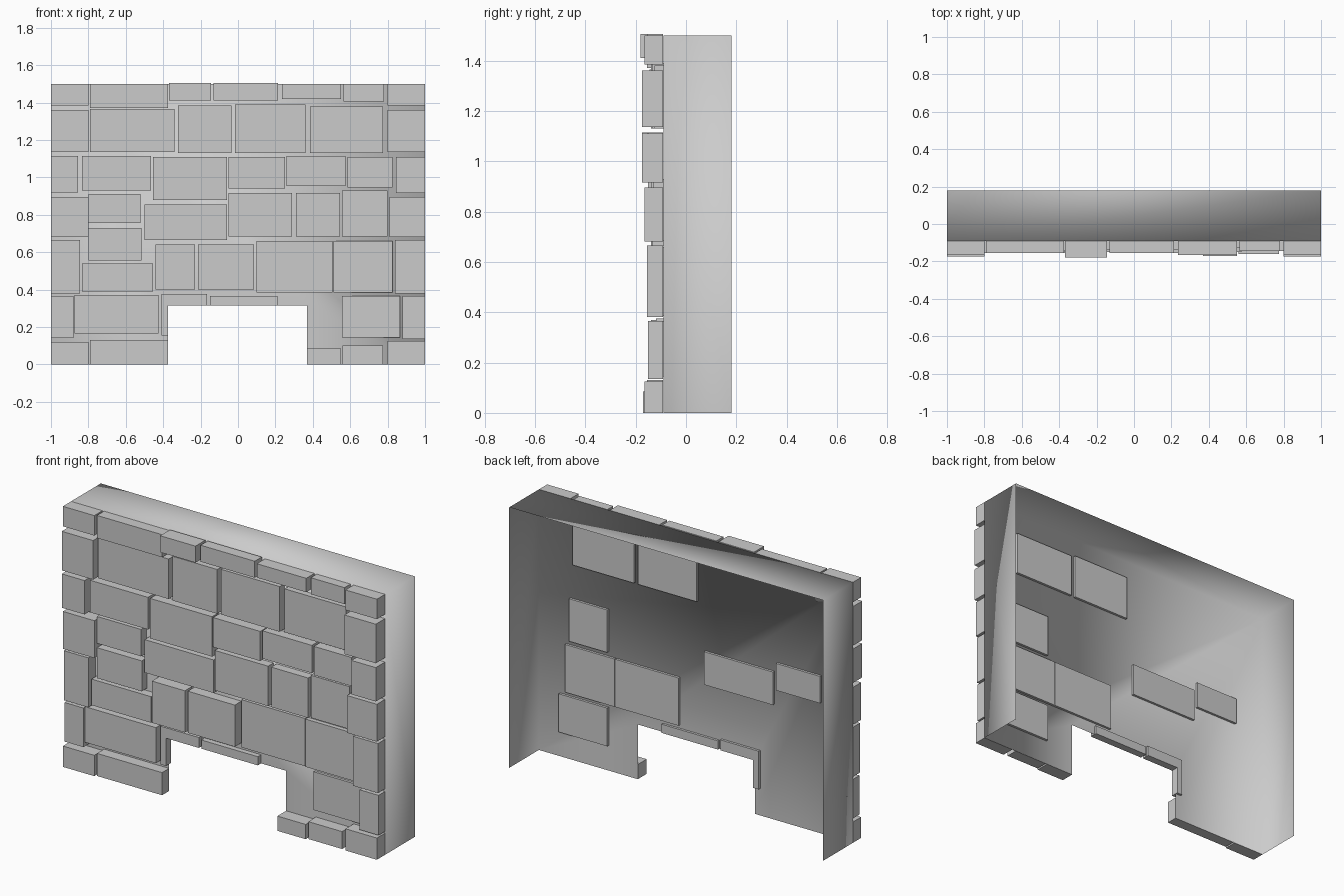
import bpy, bmesh

FACE = -0.09    # front plate of the shell
BACK = 0.18     # open rear edge


def finish(name, bm):
    mesh = bpy.data.meshes.new(name)
    bm.to_mesh(mesh)
    bm.free()
    obj = bpy.data.objects.new(name, mesh)
    bpy.context.collection.objects.link(obj)
    return obj


# Wall shell: front plate with doorway notch, sides and top folded back, rear and bottom open
bm = bmesh.new()
outline = [(-1, 0), (-.375, 0), (-.375, .315), (.37, .315),
           (.37, 0), (1, 0), (1, 1.5), (-1, 1.5)]
plate = [bm.verts.new((x, FACE, z)) for x, z in outline]
bm.faces.new(plate)
rim = [plate[5], plate[6], plate[7], plate[0]]
rear = [bm.verts.new((v.co.x, BACK, v.co.z)) for v in rim]
for i in range(3):
    bm.faces.new((rim[i + 1], rim[i], rear[i], rear[i + 1]))
for f in bm.faces:
    f.smooth = True
finish("wall_shell", bm)


def course(name, stones, sunk=()):
    """One course of flat-faced stones (x0, x1, z0, z1, front depth); sunk ones poke through the plate."""
    bm = bmesh.new()
    for n, (x0, x1, z0, z1, front) in enumerate(stones):
        back = -0.076 if n in sunk else FACE - 0.0005
        cube = bmesh.ops.create_cube(bm, size=1)["verts"]
        for v in cube:
            v.co = ((x0 + x1) / 2 + v.co.x * (x1 - x0),
                    (front + back) / 2 + v.co.y * (back - front),
                    (z0 + z1) / 2 + v.co.z * (z1 - z0))
    finish(name, bm)


# Stone courses from bottom to top
course("base_stones", [
    (-1, -.8, 0, .12, -.165), (-.79, -.375, 0, .13, -.155),
    (.37, .55, 0, .085, -.17), (.56, .775, 0, .1, -.16), (.8, 1, 0, .125, -.165)])

course("doorway_stones", [
    (-1, -.88, .14, .365, -.15), (-.875, -.425, .165, .37, -.14),
    (-.41, -.375, .155, .315, -.12), (-.41, -.165, .315, .375, -.12),
    (-.15, .21, .315, .365, -.12), (.555, .865, .145, .365, -.105),
    (.88, 1, .135, .365, -.15)], sunk=(2, 3, 4, 5))

course("lintel_stones", [
    (-1, -.845, .38, .665, -.155), (-.835, -.455, .39, .54, -.14),
    (-.44, -.23, .4, .64, -.155), (-.215, .085, .4, .64, -.15),
    (.1, .505, .385, .66, -.11), (.51, .825, .385, .66, -.115),
    (.84, 1, .38, .665, -.155)], sunk=(4, 5))

course("middle_stones", [
    (-1, -.8, .68, .895, -.165), (-.8, -.52, .755, .91, -.14),
    (-.8, -.515, .555, .73, -.14), (-.5, -.06, .665, .855, -.135),
    (-.05, .29, .685, .915, -.14), (.31, .545, .685, .915, -.14),
    (.555, .8, .685, .93, -.13), (.81, 1, .68, .895, -.165)], sunk=(1, 3, 6))

course("upper_stones", [
    (-1, -.855, .92, 1.115, -.175), (-.835, -.465, .93, 1.115, -.155),
    (-.455, -.06, .88, 1.11, -.15), (-.05, .25, .94, 1.11, -.155),
    (.26, .575, .955, 1.115, -.15), (.585, .825, .945, 1.11, -.145),
    (.845, 1, .915, 1.11, -.175)])

course("high_stones", [
    (-1, -.8, 1.135, 1.36, -.175), (-.79, -.34, 1.135, 1.365, -.145),
    (-.32, -.035, 1.13, 1.385, -.14), (-.015, .36, 1.13, 1.39, -.135),
    (.385, .775, 1.13, 1.38, -.125), (.8, 1, 1.135, 1.36, -.175)], sunk=(3, 4))

course("coping_stones", [
    (-1, -.8, 1.385, 1.5, -.165), (-.79, -.375, 1.37, 1.5, -.155),
    (-.37, -.145, 1.41, 1.505, -.18), (-.13, .215, 1.41, 1.505, -.155),
    (.235, .55, 1.42, 1.5, -.165), (.565, .78, 1.405, 1.5, -.145),
    (.8, 1, 1.385, 1.5, -.165)])
